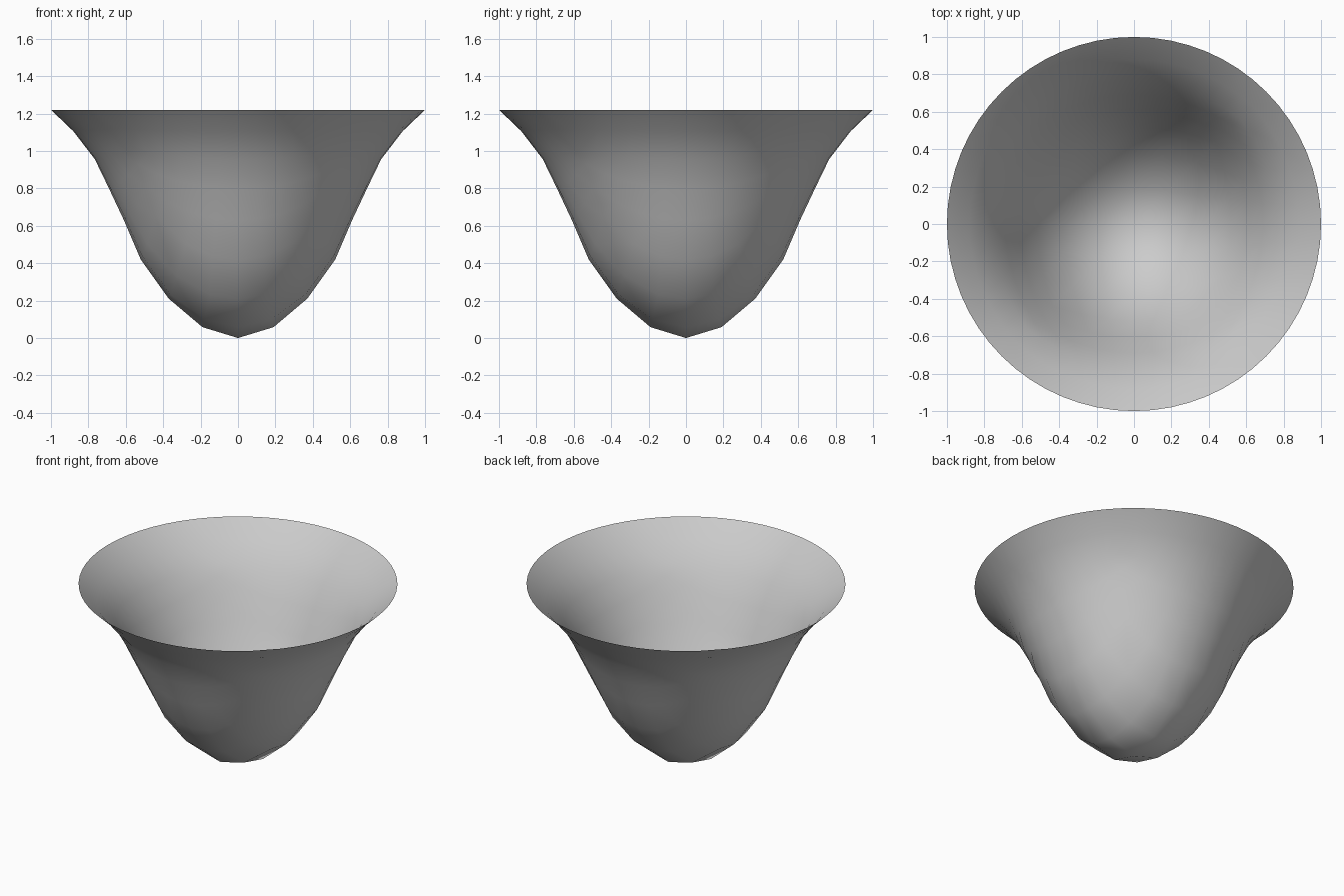
import bpy, bmesh, math

if "Cube" in bpy.data.objects:
    bpy.data.objects.remove(bpy.data.objects["Cube"])

# Bowl profile: radius and height along the axis, one entry per ring
R = [0, 0.19, 0.37, 0.52, 0.61, 0.69, 0.765, 0.88, 1.0]
Z = [0, 0.058, 0.21, 0.42, 0.63, 0.80, 0.955, 1.105, 1.22]
N = len(R) - 1


def slope(i):
    if i == 0:
        return 0.0
    j = min(i + 1, N)
    return (Z[j] - Z[i - 1]) / (R[j] - R[i - 1])


def height(r):
    """Smooth curve through the profile points."""
    r = min(r, 1.0)
    i = max(k for k in range(N) if R[k] <= r)
    h = R[i + 1] - R[i]
    t = (r - R[i]) / h
    return ((2*t**3 - 3*t**2 + 1) * Z[i] + (t**3 - 2*t**2 + t) * h * slope(i)
            + (3*t**2 - 2*t**3) * Z[i + 1] + (t**3 - t**2) * h * slope(i + 1))


def place(i, j):
    """Square grid that turns from square at the centre to round at the rim."""
    k = max(abs(i), abs(j))
    if k == 0:
        return (0, 0, 0)
    side = min(abs(i), abs(j)) / k * math.pi / 4
    square = (1 - k / N) ** 1.6
    r = R[k] * (1 + square * (1 / math.cos(side) - 1))
    if abs(i) >= abs(j):
        a = math.copysign(side, j) if i > 0 else math.pi - math.copysign(side, j)
    else:
        a = math.pi / 2 - math.copysign(side, i)
        a = a if j > 0 else -a
    return (r * math.cos(a), r * math.sin(a), height(r))


# Bowl: a single open sheet
bm = bmesh.new()
span = range(-N, N + 1)
grid = {(i, j): bm.verts.new(place(i, j)) for i in span for j in span}
for i in range(-N, N):
    for j in range(-N, N):
        bm.faces.new([grid[i, j], grid[i + 1, j], grid[i + 1, j + 1], grid[i, j + 1]])
for f in bm.faces:
    f.smooth = True
mesh = bpy.data.meshes.new("bowl")
bm.to_mesh(mesh)
bm.free()
bowl = bpy.data.objects.new("bowl", mesh)
bpy.context.collection.objects.link(bowl)
